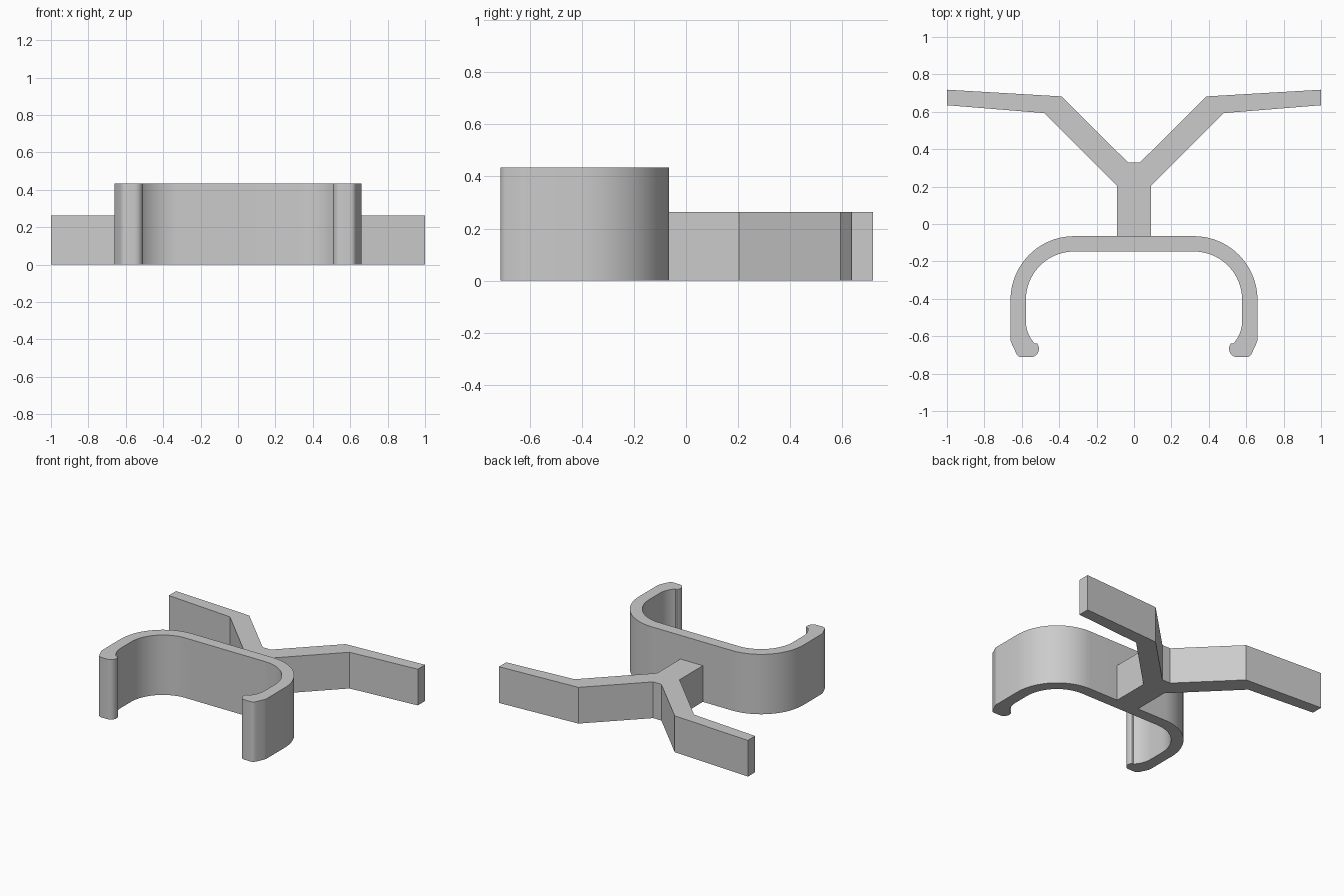
import bpy
import bmesh
from math import sin, cos, radians

if "Cube" in bpy.data.objects:
    bpy.data.objects.remove(bpy.data.objects["Cube"])

grey = bpy.data.materials.new("plain grey")
grey.use_nodes = True
colour = (0.6, 0.6, 0.6, 1)
grey.diffuse_color = colour
grey.node_tree.nodes["Principled BSDF"].inputs["Base Color"].default_value = colour


def arc(cx, cy, r, start, end, steps):
    """Points along an arc, angles in degrees."""
    angles = [radians(start + (end - start) * i / steps) for i in range(steps + 1)]
    return [(cx + r * cos(a), cy + r * sin(a)) for a in angles]


def mirrored_prism(name, half, height):
    """Mirror a half outline across x = 0 and extrude it upward."""
    outline = half + [(-x, y) for x, y in reversed(half)]
    bm = bmesh.new()
    low = [bm.verts.new((x, y, 0)) for x, y in outline]
    high = [bm.verts.new((x, y, height)) for x, y in outline]
    bm.faces.new(low)
    bm.faces.new(high)
    for i in range(len(outline)):
        j = (i + 1) % len(outline)
        bm.faces.new((low[i], low[j], high[j], high[i]))
    bmesh.ops.recalc_face_normals(bm, faces=bm.faces)
    mesh = bpy.data.meshes.new(name)
    bm.to_mesh(mesh)
    bm.free()
    mesh.materials.append(grey)
    obj = bpy.data.objects.new(name, mesh)
    bpy.context.collection.objects.link(obj)
    bpy.ops.object.select_all(action="DESELECT")
    obj.select_set(True)
    bpy.context.view_layer.objects.active = obj
    bpy.ops.object.shade_smooth_by_angle(angle=radians(20))
    return obj


# Open clip with rounded shoulders and hooked ends
clip_half = (
    arc(0.32, -0.405, 0.34, 90, 0, 20)           # outer shoulder
    + arc(0.61, -0.615, 0.05, 0, -25, 3)         # start of the outer chamfer
    + arc(0.60, -0.68, 0.032, -25, -90, 4)       # rounded heel
    + arc(0.553, -0.667, 0.045, -90, -220, 10)   # rounded hook tip
    + arc(0.405, -0.52, 0.173, -43, 0, 8)        # inner hollow of the hook
    + arc(0.32, -0.405, 0.258, 0, 90, 20)        # inner shoulder
)
mirrored_prism("clip", clip_half, 0.435)

# Forked bracket: stem, diagonal arms and splayed ends
fork_half = [(0.09, -0.065), (0.09, 0.203), (0.48, 0.593), (1.0, 0.635),
             (1.0, 0.718), (0.387, 0.682), (0.033, 0.33)]
mirrored_prism("forked_bracket", fork_half, 0.263)
